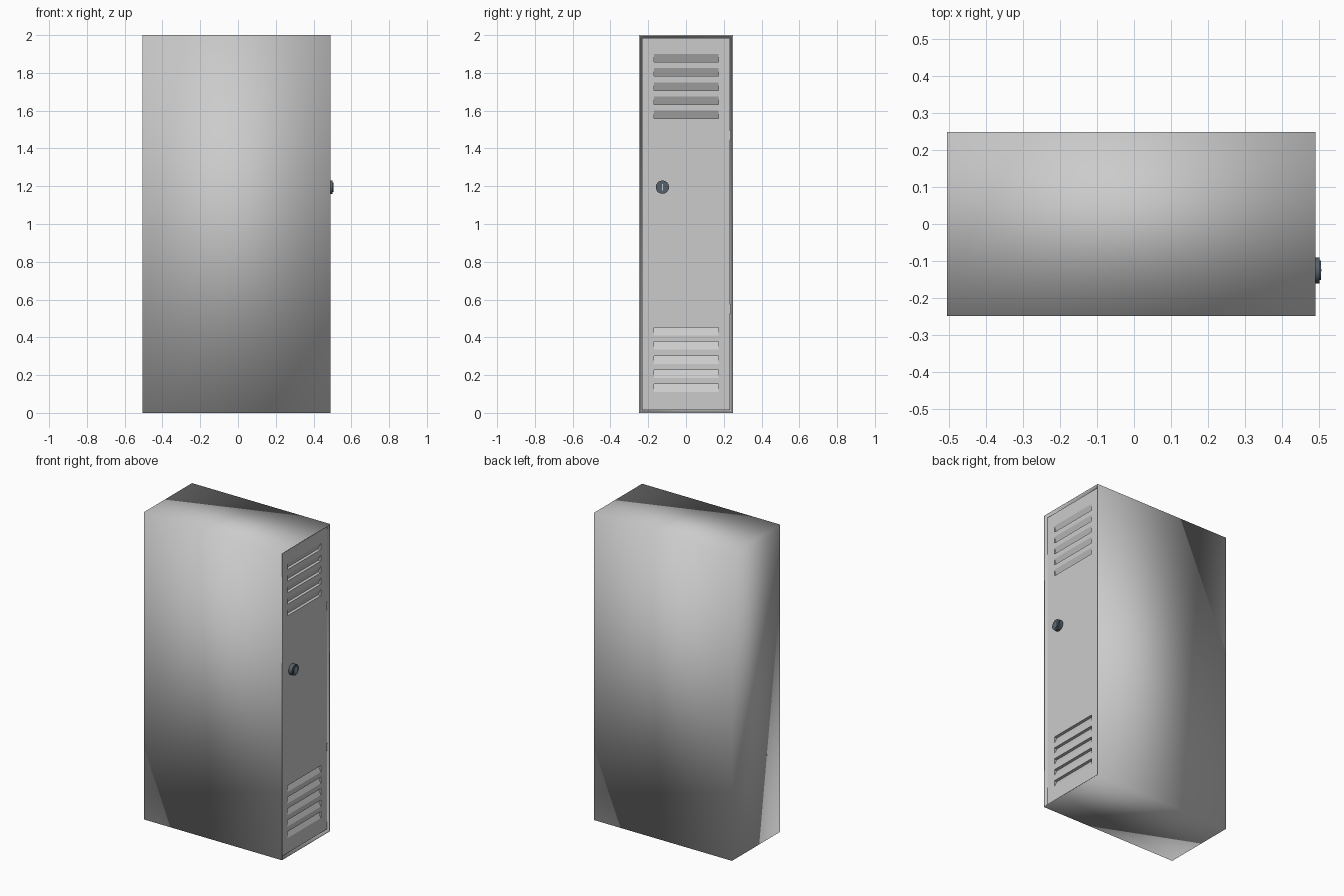
import bpy, bmesh, math

if "Cube" in bpy.data.objects:
    bpy.data.objects.remove(bpy.data.objects["Cube"])

X_BACK, X_FRONT, HALF_Y, HEIGHT = -0.505, 0.49, 0.248, 2.0
DOOR_X = 0.476


def finish(name, bm, smooth=True):
    bmesh.ops.recalc_face_normals(bm, faces=bm.faces)
    mesh = bpy.data.meshes.new(name)
    bm.to_mesh(mesh)
    bm.free()
    obj = bpy.data.objects.new(name, mesh)
    bpy.context.collection.objects.link(obj)
    if smooth:
        for p in mesh.polygons:
            p.use_smooth = True
    return obj


# Cabinet: smooth-shaded box with a framed recess on the +x side
bm = bmesh.new()
bmesh.ops.create_cube(bm, size=1)
for v in bm.verts:
    v.co.x = X_FRONT if v.co.x > 0 else X_BACK
    v.co.y *= 2 * HALF_Y
    v.co.z = HEIGHT if v.co.z > 0 else 0
bm.normal_update()
front = max(bm.faces, key=lambda f: f.calc_center_median().x)
bmesh.ops.inset_region(bm, faces=[front], thickness=0.01)
ext = bmesh.ops.extrude_discrete_faces(bm, faces=[front])
for v in ext["faces"][0].verts:
    v.co.x -= 0.045
finish("cabinet", bm)

# Door: sheet with five sloped vent slots at the top and five at the bottom
low_slots = [(0.11 + 0.075 * i, 0.152 + 0.075 * i) for i in range(5)]
high_slots = [(1.558 + 0.075 * i, 1.60 + 0.075 * i) for i in range(5)]
zs = [0.014] + [z for s in low_slots + high_slots for z in s] + [HEIGHT - 0.014]
ys = [-0.234, -0.17, 0.172, 0.234]
bm = bmesh.new()
grid = [[bm.verts.new((DOOR_X, y, z)) for y in ys] for z in zs]
slots = []
for r in range(len(zs) - 1):
    for c in range(3):
        a, b = grid[r][c], grid[r][c + 1]
        d, e = grid[r + 1][c], grid[r + 1][c + 1]
        if c == 1 and r % 2 == 1:
            slots.append((a, b, d, e, zs[r] > 1))
        else:
            bm.faces.new((a, b, e, d))
# Fold the door edges back
rim = [v for v in bm.verts if v.co.y in (ys[0], ys[-1]) or v.co.z in (zs[0], zs[-1])]
rim = [v for v in rim if abs(v.co.y) > 0.23 or v.co.z < 0.02 or v.co.z > 1.98]
rim_edges = [e for e in bm.edges if e.is_boundary and all(v in rim for v in e.verts)]
ext = bmesh.ops.extrude_edge_only(bm, edges=rim_edges)
for g in ext["geom"]:
    if isinstance(g, bmesh.types.BMVert):
        g.co.x -= 0.022
# Vent slots: slope plus ledge; upper slopes look down, lower ones look up
flat = []
for a, b, d, e, upper in slots:
    near, far = ((d, e), (a, b)) if upper else ((a, b), (d, e))
    p, q = [bm.verts.new((DOOR_X - 0.02, v.co.y, v.co.z)) for v in far]
    flat += [bm.faces.new((near[0], near[1], q, p)),
             bm.faces.new((p, q, far[1], far[0])),
             bm.faces.new((near[0], p, far[0])),
             bm.faces.new((near[1], far[1], q))]
bm.faces.index_update()
flat_ids = [f.index for f in flat]
door = finish("door", bm)
for i in flat_ids:
    door.data.polygons[i].use_smooth = False

# Lock and hinges
dark = bpy.data.materials.new("dark_metal")
dark.diffuse_color = (0.09, 0.12, 0.15, 1)
dark.use_nodes = True
dark.node_tree.nodes["Principled BSDF"].inputs["Base Color"].default_value = dark.diffuse_color


def cylinder(name, radius, depth, loc, rot=(0, 0, 0), mat=None, sides=32):
    bpy.ops.mesh.primitive_cylinder_add(vertices=sides, radius=radius, depth=depth,
                                        location=loc, rotation=rot)
    obj = bpy.context.object
    obj.name = name
    if mat:
        obj.data.materials.append(mat)
    bpy.ops.object.shade_smooth_by_angle()
    return obj


along_x = (0, math.pi / 2, 0)
cylinder("lock_barrel", 0.035, 0.025, (0.4885, -0.125, 1.195), along_x, dark)
cylinder("lock_face", 0.026, 0.027, (0.4915, -0.125, 1.195), along_x, dark)
bpy.ops.mesh.primitive_cube_add(size=1, location=(0.4955, -0.125, 1.195))
slot = bpy.context.object
slot.name = "key_slot"
slot.scale = (0.02, 0.006, 0.036)

for z in (0.55, 1.47):
    cylinder("hinge", 0.005, 0.05, (DOOR_X, 0.234, z), sides=12)
